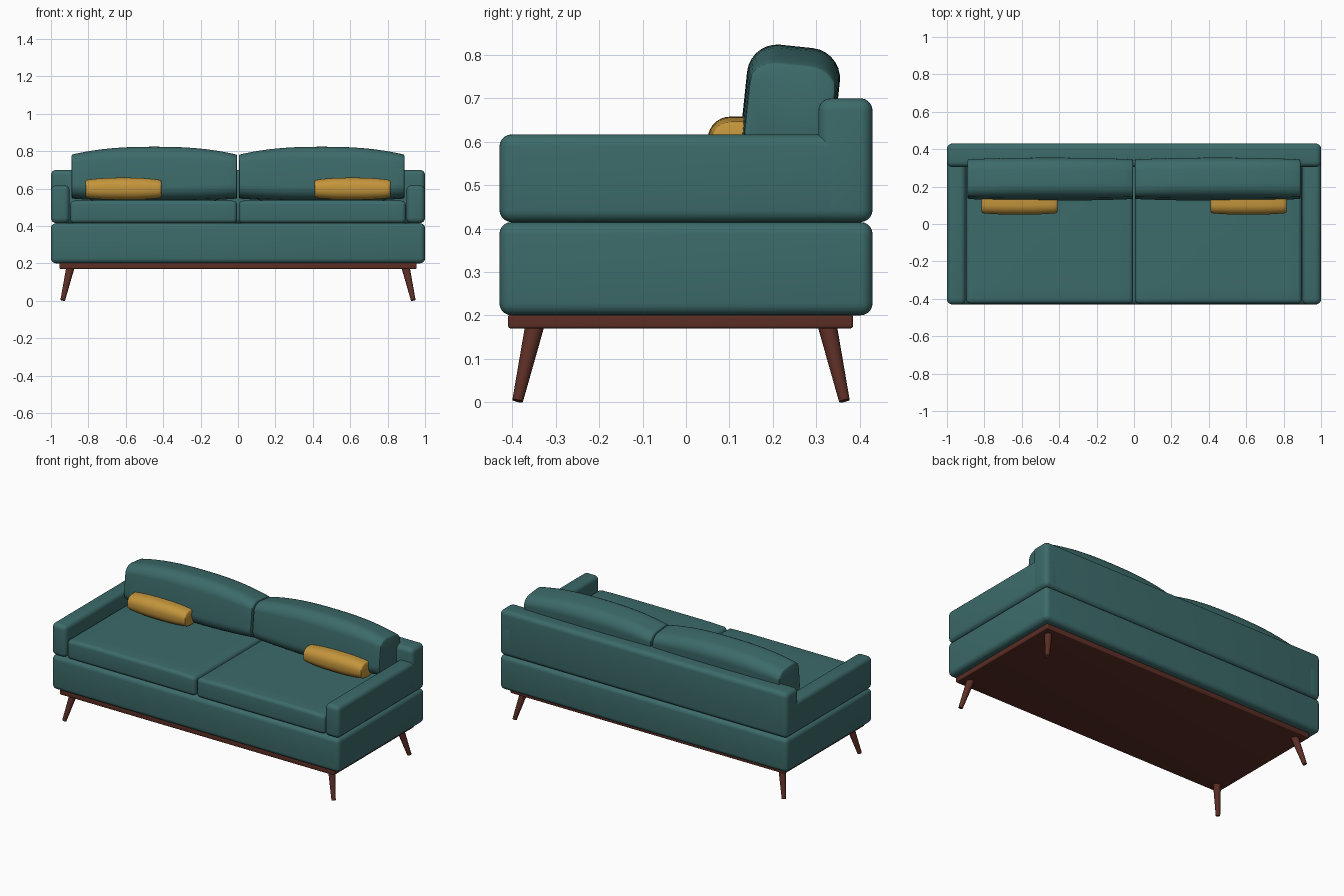
import bpy, bmesh, math
from mathutils import Vector, Matrix

if "Cube" in bpy.data.objects:
    bpy.data.objects.remove(bpy.data.objects["Cube"], do_unlink=True)


def material(name, color):
    m = bpy.data.materials.new(name)
    m.use_nodes = True
    m.diffuse_color = (*color, 1)
    node = next(n for n in m.node_tree.nodes if n.type == 'BSDF_PRINCIPLED')
    node.inputs["Base Color"].default_value = (*color, 1)
    node.inputs["Roughness"].default_value = 0.8
    return m


TEAL = material("teal fabric", (0.045, 0.145, 0.143))
WOOD = material("dark red wood", (0.105, 0.027, 0.018))
MUSTARD = material("mustard fabric", (0.55, 0.30, 0.045))


def finish(name, bm, mat):
    bmesh.ops.recalc_face_normals(bm, faces=bm.faces)
    mesh = bpy.data.meshes.new(name)
    bm.to_mesh(mesh)
    bm.free()
    mesh.materials.append(mat)
    mesh.shade_smooth()
    mesh.set_sharp_from_angle(angle=math.radians(40))
    ob = bpy.data.objects.new(name, mesh)
    bpy.context.collection.objects.link(ob)
    return ob


def rounded_box(size, radius, segments=5):
    bm = bmesh.new()
    bmesh.ops.create_cube(bm, size=1, matrix=Matrix.Diagonal((*size, 1)))
    bmesh.ops.bevel(bm, geom=bm.edges[:], offset=radius, segments=segments,
                    profile=0.5, affect='EDGES')
    return bm


def slab(name, lo, hi, radius, mat):
    lo, hi = Vector(lo), Vector(hi)
    ob = finish(name, rounded_box(hi - lo, radius), mat)
    ob.location = (lo + hi) / 2
    return ob


def slice_up(bm, axis, half, cuts):
    # evenly spaced loop cuts so that the block can be bent
    normal = Vector([1 if i == axis else 0 for i in range(3)])
    for k in range(1, cuts):
        co = normal * half * (2 * k / cuts - 1)
        bmesh.ops.bisect_plane(bm, geom=bm.verts[:] + bm.edges[:] + bm.faces[:],
                               plane_co=co, plane_no=normal, dist=1e-5)


def bolster(name, size, center, radius, pinch, tilt, mat):
    # block with rounded long edges whose section shrinks towards both ends
    bm = bmesh.new()
    bmesh.ops.create_cube(bm, size=1, matrix=Matrix.Diagonal((*size, 1)))
    long_edges = [e for e in bm.edges
                  if abs(e.verts[0].co.x - e.verts[1].co.x) > size[0] / 2]
    bmesh.ops.bevel(bm, geom=long_edges, offset=radius, segments=7,
                    profile=0.5, affect='EDGES')
    rims = [e for e in bm.edges
            if abs(e.verts[0].co.x - e.verts[1].co.x) < 1e-5]
    bmesh.ops.bevel(bm, geom=rims, offset=0.008, segments=2,
                    profile=0.5, affect='EDGES')
    slice_up(bm, 0, size[0] / 2, 16)
    for v in bm.verts:
        t = abs(2 * v.co.x / size[0]) ** 2.5
        v.co.y *= 1 - pinch[0] * t
        v.co.z *= 1 - (pinch[1] if v.co.z > 0 else pinch[2]) * t
    ob = finish(name, bm, mat)
    ob.location = center
    ob.rotation_euler.x = math.radians(tilt)


def seat_cushion(name, lo, hi):
    lo, hi = Vector(lo), Vector(hi)
    size = hi - lo
    bm = rounded_box(size, 0.022)
    slice_up(bm, 0, size.x / 2, 10)
    slice_up(bm, 1, size.y / 2, 8)
    for v in bm.verts:
        u, w = 2 * v.co.x / size.x, 2 * v.co.y / size.y
        if v.co.z > 0:
            v.co.z -= 0.008 * max(u * u, 0.5 * w * w)
    finish(name, bm, TEAL).location = (lo + hi) / 2


def leg(name, foot, top):
    foot, top = Vector(foot), Vector(top)
    axis = top - foot
    bm = bmesh.new()
    bmesh.ops.create_cone(bm, cap_ends=True, segments=20, radius1=0.0125,
                          radius2=0.022, depth=axis.length)
    ob = finish(name, bm, WOOD)
    ob.rotation_euler = axis.to_track_quat('Z', 'Y').to_euler()
    ob.location = (foot + top) / 2


# Upholstered body
slab("base", (-1, -0.43, 0.2), (1, 0.43, 0.415), 0.028, TEAL)
slab("backrest", (-1, 0.305, 0.415), (1, 0.43, 0.70), 0.028, TEAL)

# Wooden frame under the base
slab("frame", (-0.955, -0.41, 0.17), (0.955, 0.385, 0.202), 0.006, WOOD)

# Mirrored parts
for side, s in (("left", 1), ("right", -1)):
    def span(a, b):
        return sorted((s * a, s * b))

    x0, x1 = span(0.9, 1)
    slab(side + "_arm", (x0, -0.43, 0.415), (x1, 0.43, 0.617), 0.028, TEAL)
    x0, x1 = span(0.005, 0.897)
    seat_cushion(side + "_seat_cushion", (x0, -0.425, 0.415), (x1, 0.32, 0.542))
    bolster(side + "_back_cushion", (0.885, 0.215, 0.285),
            (s * 0.4475, 0.24, 0.678), 0.07, (0.07, 0.30, 0.1), -6, TEAL)
    bolster(side + "_throw_pillow", (0.405, 0.17, 0.118),
            (s * 0.6125, 0.135, 0.599), 0.052, (0.1, 0.22, 0.18), 0, MUSTARD)
    for end, foot_y, top_y in (("front", -0.388, -0.349), ("back", 0.365, 0.326)):
        leg(f"{end}_{side}_leg", (s * 0.937, foot_y, 0.003),
            (s * 0.897, top_y, 0.175))
